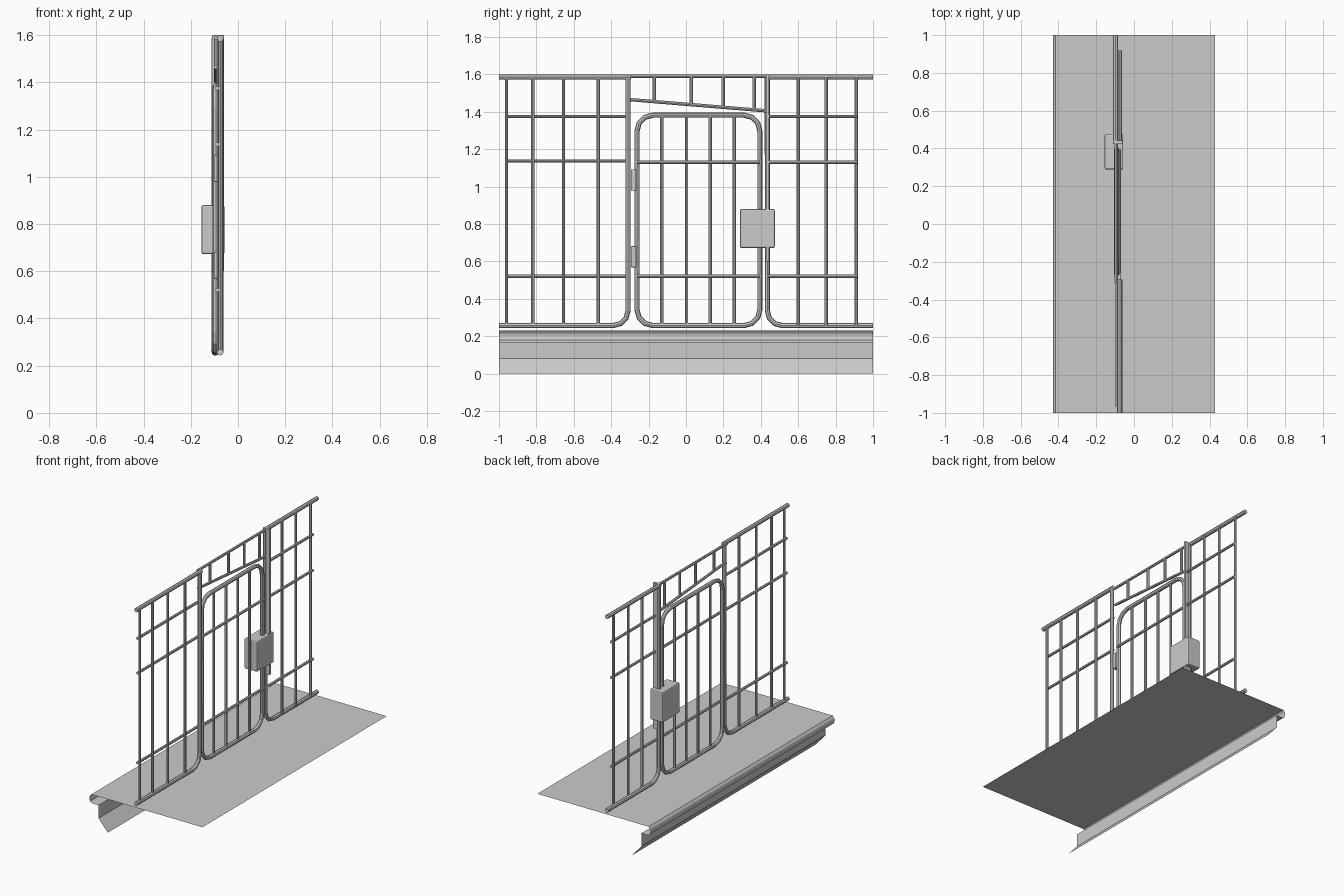
import bpy, bmesh, math
from mathutils import Vector

if "Cube" in bpy.data.objects:
    bpy.data.objects.remove(bpy.data.objects["Cube"])


def tube(name, paths, r, sides_res=2, cyclic=False):
    """Low-poly tubes swept along point lists."""
    cu = bpy.data.curves.new(name, 'CURVE')
    cu.dimensions = '3D'
    cu.bevel_depth = r
    cu.bevel_resolution = sides_res
    cu.use_fill_caps = True
    for pts in paths:
        s = cu.splines.new('POLY')
        s.points.add(len(pts) - 1)
        for p, c in zip(s.points, pts):
            p.co = (*c, 1)
        s.use_cyclic_u = cyclic
        s.use_smooth = False
    ob = bpy.data.objects.new(name, cu)
    bpy.context.collection.objects.link(ob)
    return ob


def box(name, lo, hi, bevel=0.0):
    lo, hi = Vector(lo), Vector(hi)
    bpy.ops.mesh.primitive_cube_add(size=1, location=(lo + hi) / 2)
    ob = bpy.context.object
    ob.name = name
    ob.scale = hi - lo
    bpy.ops.object.transform_apply(location=False, rotation=False, scale=True)
    if bevel:
        m = ob.modifiers.new('edges', 'BEVEL')
        m.width = bevel
        m.segments = 2
    return ob


def arc(x, cy, cz, r, a0, a1, n=3):
    """Bend points in the fence plane, angles in degrees."""
    return [(x, cy + r * math.cos(math.radians(a0 + (a1 - a0) * i / n)),
             cz + r * math.sin(math.radians(a0 + (a1 - a0) * i / n))) for i in range(n + 1)]


def uprights(x, ys, z0, z1):
    return [[(x, y, z0), (x, y, z1)] for y in ys]


def rails(x, zs, y0, y1):
    return [[(x, y0, z), (x, y1, z)] for z in zs]


# Platform sheet with a curled lip and a kicked-in skirt along one side
profile = [(0.43, 0.23), (-0.415, 0.23), (-0.427, 0.215), (-0.43, 0.2), (-0.425, 0.18),
           (-0.41, 0.17), (-0.36, 0.17), (-0.36, 0.08), (-0.29, 0.0)]
bm = bmesh.new()
rows = [[bm.verts.new((x, y, z)) for x, z in profile] for y in (-1, 1)]
for i in range(len(profile) - 1):
    bm.faces.new((rows[0][i], rows[1][i], rows[1][i + 1], rows[0][i + 1]))
me = bpy.data.meshes.new('platform_sheet')
bm.to_mesh(me)
bm.free()
bpy.context.collection.objects.link(bpy.data.objects.new('platform_sheet', me))

R, BAR = 0.014, 0.009
TOP = 1.586
XL, XR, XG = -0.075, -0.098, -0.093

# Left panel: bent frame, top rail and bars
tube('left_frame', [[(XL, -1, 0.257)] + arc(XL, -0.39, 0.337, 0.08, -90, 0) + [(XL, -0.31, 1.59)],
                    [(XL, -1, TOP), (XL, -0.295, TOP)]], R)
tube('left_uprights', uprights(XL, (-0.96, -0.82, -0.655, -0.47), 0.257, TOP), BAR)
tube('left_rails', rails(XL - 0.014, (1.375, 1.137, 0.52), -0.967, -0.31), BAR)

# Right panel: bent frame, top rail and bars
tube('right_frame', [[(XR, 1, 0.257)] + arc(XR, 0.515, 0.337, 0.08, 270, 180) + [(XR, 0.435, 1.59)],
                     [(XR, 0.425, TOP), (XR, 1, TOP)]], R)
tube('right_uprights', uprights(XR + 0.012, (0.6, 0.75, 0.91), 0.257, TOP), BAR)
tube('right_rails', rails(-0.073, (1.375, 1.13, 0.52), 0.435, 0.918), BAR)
box('latch_post_plate', (-0.11, 0.427, 0.6), (-0.06, 0.443, 1.6))

# Header above the gate: slim top bar, sloping bar and short uprights
slope = lambda y: 1.465 - (y + 0.3) * 0.082
header = [[(XG, -0.31, 1.589), (XG, 0.435, 1.589)],
          [(XG, -0.3, slope(-0.3)), (XG, 0.435, slope(0.435))]]
header += [[(XG, y, slope(y)), (XG, y, 1.589)] for y in (-0.17, 0.028, 0.2, 0.365)]
tube('gate_header', header, BAR)

# Gate: rounded closed frame with bars
y0, y1, z0, z1, r = -0.262, 0.395, 0.257, 1.382, 0.085
loop = []
for cy, cz, a in ((y1 - r, z0 + r, -90), (y1 - r, z1 - r, 0), (y0 + r, z1 - r, 90), (y0 + r, z0 + r, 180)):
    loop += arc(XG, cy, cz, r, a, a + 90)
tube('gate_frame', [loop], R, cyclic=True)
tube('gate_uprights', uprights(XG, (-0.13, 0.003, 0.13, 0.257), z0, z1), BAR)
tube('gate_rails', rails(-0.077, (1.13, 0.52), y0, y1), BAR)

# Hinges
for i, z in enumerate((0.625, 1.035)):
    box(f'hinge_{i + 1}', (-0.1, -0.295, z - 0.057), (-0.068, -0.266, z + 0.057), 0.005)

# Lock box
box('lock_box', (-0.155, 0.288, 0.672), (-0.057, 0.475, 0.88), 0.008)
